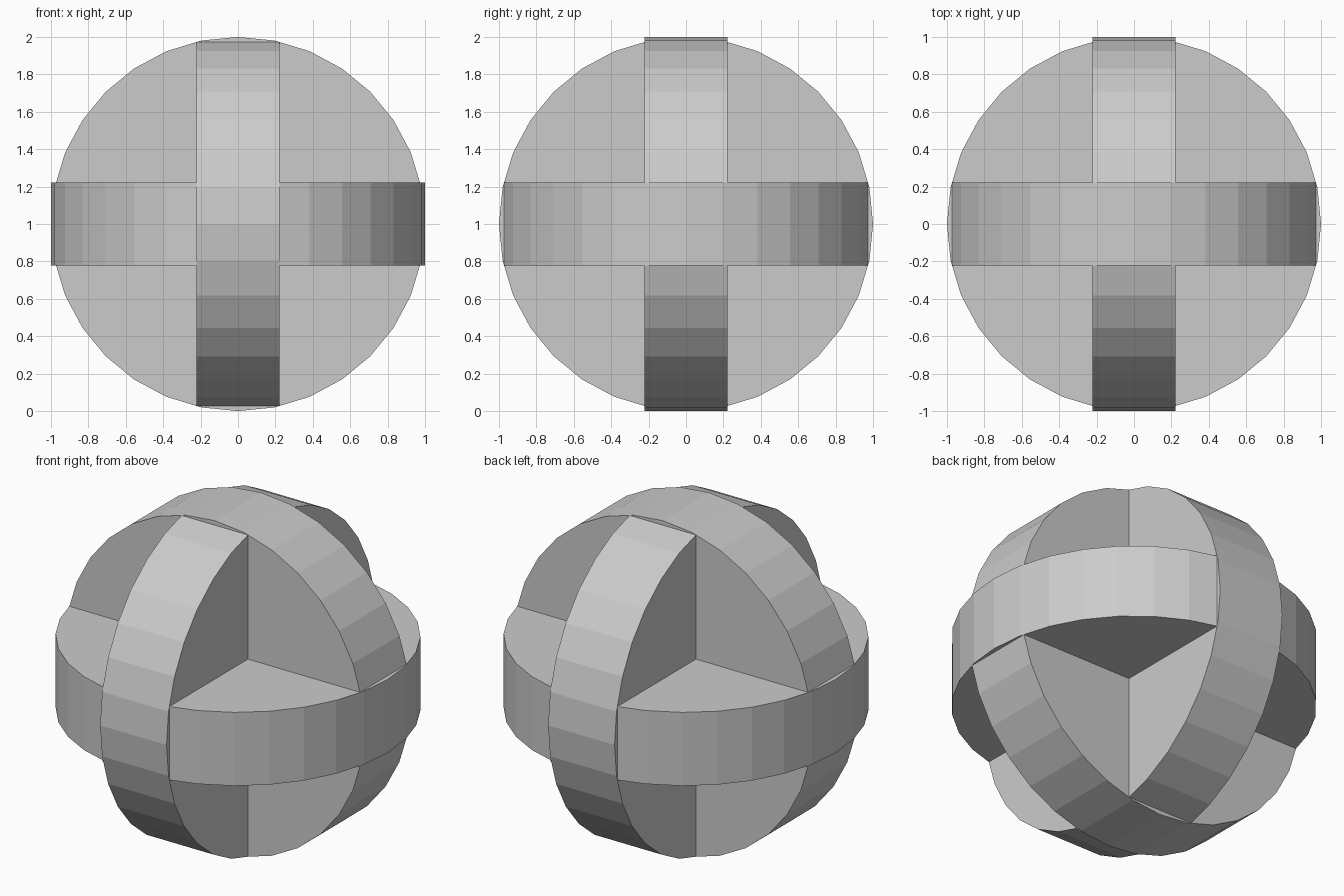
import bpy, bmesh, math
from mathutils import Vector

if "Cube" in bpy.data.objects:
    bpy.data.objects.remove(bpy.data.objects["Cube"])

SIDES = 32
HALF = 0.222          # half thickness of each disc
# height of the 32-gon at an offset of HALF from its axis (where two discs meet)
a1, a2 = 2 * math.pi / SIDES, 4 * math.pi / SIDES
t = (HALF - math.sin(a1)) / (math.sin(a2) - math.sin(a1))
FLAT = math.cos(a1) + t * (math.cos(a2) - math.cos(a1))


def profile():
    """32-sided circle whose two ends along u are trimmed flat."""
    quarter = [(FLAT, HALF)]
    for i in range(2, SIDES // 4):
        a = 2 * math.pi * i / SIDES
        quarter.append((math.cos(a), math.sin(a)))
    top = quarter + [(0, 1)] + [(-u, v) for u, v in reversed(quarter)]
    return top + [(-u, -v) for u, v in top]


def disc(name, u, v, w):
    """Thick disc: trimmed along axis u, full along v, thickness along w."""
    def place(p, h):
        co = Vector((0, 0, 1))
        co[u] += p[0]
        co[v] += p[1]
        co[w] += h
        return co
    bm = bmesh.new()
    face = bm.faces.new([bm.verts.new(place(p, -HALF)) for p in profile()])
    ext = bmesh.ops.extrude_face_region(bm, geom=[face], use_keep_orig=True)
    shift = Vector((0, 0, 0))
    shift[w] = 2 * HALF
    bmesh.ops.translate(bm, vec=shift,
                        verts=[g for g in ext["geom"] if isinstance(g, bmesh.types.BMVert)])
    bmesh.ops.recalc_face_normals(bm, faces=bm.faces)
    mesh = bpy.data.meshes.new(name)
    bm.to_mesh(mesh)
    bm.free()
    bpy.context.collection.objects.link(bpy.data.objects.new(name, mesh))


# Three interlocking discs, each passing over one neighbour and under the other
X, Y, Z = 0, 1, 2
disc("disc_facing_front", X, Z, Y)
disc("disc_facing_side", Z, Y, X)
disc("disc_horizontal", Y, X, Z)
